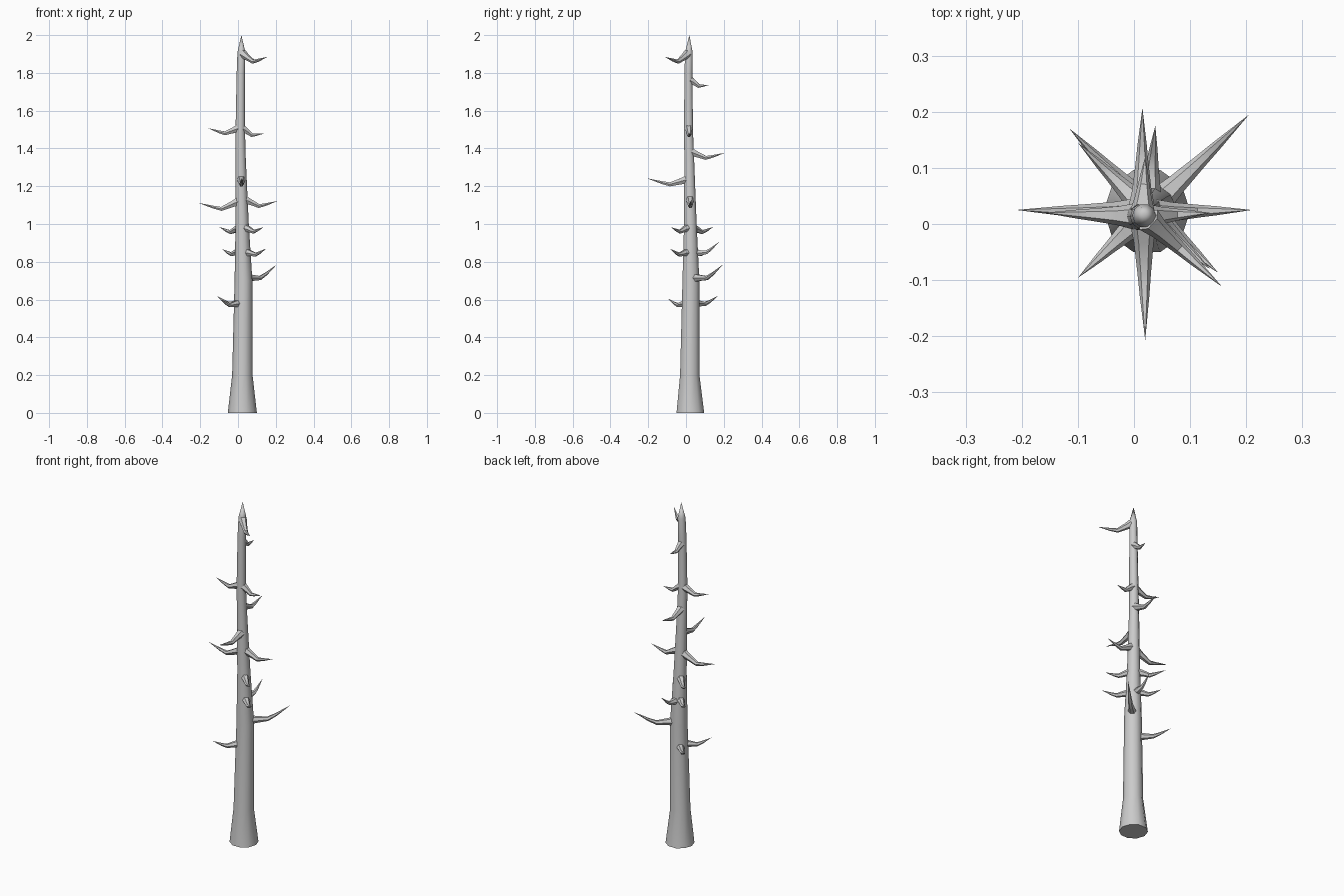
import bpy, bmesh, math
from mathutils import Vector

if "Cube" in bpy.data.objects:
    bpy.data.objects.remove(bpy.data.objects["Cube"])


def loft(name, points, radii, sides, flat=False):
    """Skin a tapering tube through points; a zero last radius makes a pointed tip."""
    bm = bmesh.new()
    rings = []
    for i, (p, r) in enumerate(zip(points, radii)):
        if r == 0:
            rings.append([bm.verts.new(p)])
            continue
        d = points[min(i + 1, len(points) - 1)] - points[max(i - 1, 0)]
        if flat:
            u, v = Vector((1, 0, 0)), Vector((0, 1, 0))
        else:
            u = d.cross(Vector((0, 0, 1))).normalized()
            v = d.cross(u).normalized()
        rings.append([bm.verts.new(p + r * (u * math.cos(a) + v * math.sin(a)))
                      for a in (2 * math.pi * k / sides for k in range(sides))])
    for a, b in zip(rings, rings[1:]):
        for k in range(sides):
            n = (k + 1) % sides
            if len(b) == 1:
                bm.faces.new((a[k], a[n], b[0]))
            else:
                bm.faces.new((a[k], a[n], b[n], b[k]))
    bm.faces.new(rings[0])
    bmesh.ops.recalc_face_normals(bm, faces=bm.faces)
    me = bpy.data.meshes.new(name)
    bm.to_mesh(me)
    bm.free()
    ob = bpy.data.objects.new(name, me)
    bpy.context.collection.objects.link(ob)
    bpy.context.view_layer.objects.active = ob
    bpy.ops.object.select_all(action='DESELECT')
    ob.select_set(True)
    bpy.ops.object.shade_smooth_by_angle(angle=math.radians(40))
    return ob


# Trunk: x, y, z, radius
trunk = [(.023, .023, 0, .077), (.023, .02, .2, .054), (.029, .026, .7, .047),
         (.022, .023, 1.0, .035), (.014, .017, 1.35, .027), (.012, .013, 1.5, .025),
         (.015, .013, 1.8, .022), (.018, .015, 1.91, .021), (.018, .018, 2.0, 0)]
loft("trunk", [Vector(t[:3]) for t in trunk], [t[3] for t in trunk], 10, flat=True)


def trunk_at(z):
    for a, b in zip(trunk, trunk[1:]):
        if a[2] <= z <= b[2]:
            f = (z - a[2]) / (b[2] - a[2])
            return [p + (q - p) * f for p, q in zip(a, b)]


# Broken branches: tip x, y, z, then elbow height and root height
branches = [
    (.157, -.112, 1.885, 1.86, 1.90), (.02, .12, 1.735, 1.73, 1.76),
    (-.16, .02, 1.508, 1.48, 1.505), (.135, .02, 1.478, 1.47, 1.505),
    (.015, .207, 1.377, 1.35, 1.38), (.02, -.207, 1.242, 1.21, 1.235),
    (-.21, .025, 1.112, 1.08, 1.12), (.21, .025, 1.122, 1.095, 1.13),
    (-.10, .145, .985, .957, .98), (.135, -.08, .983, .96, .98),
    (-.085, .125, .868, .84, .855), (.15, -.087, .87, .838, .85),
    (.038, .175, .905, .85, .845), (.205, .195, .785, .714, .715),
    (-.10, -.096, .605, .57, .58), (-.115, .17, .62, .577, .58),
]
for i, (x, y, z, elbow, root) in enumerate(branches):
    cx, cy, _, r = trunk_at(root)
    d = Vector((x - cx, y - cy, 0))
    length = d.length
    d.normalize()
    span = length - r
    c = Vector((cx, cy, 0))

    def at(dist, h):
        return c + d * dist + Vector((0, 0, h))

    pts = [at(r * .5, root), at(r + span * .1, root * .6 + elbow * .4),
           at(r + span * .38, elbow), at(r + span * .6, elbow + (z - elbow) * .3),
           at(length, z)]
    s = min(1.1, .75 + span)
    loft(f"branch_{i + 1}", pts, [.026 * s, .019 * s, .013 * s, .009 * s, 0], 6)
